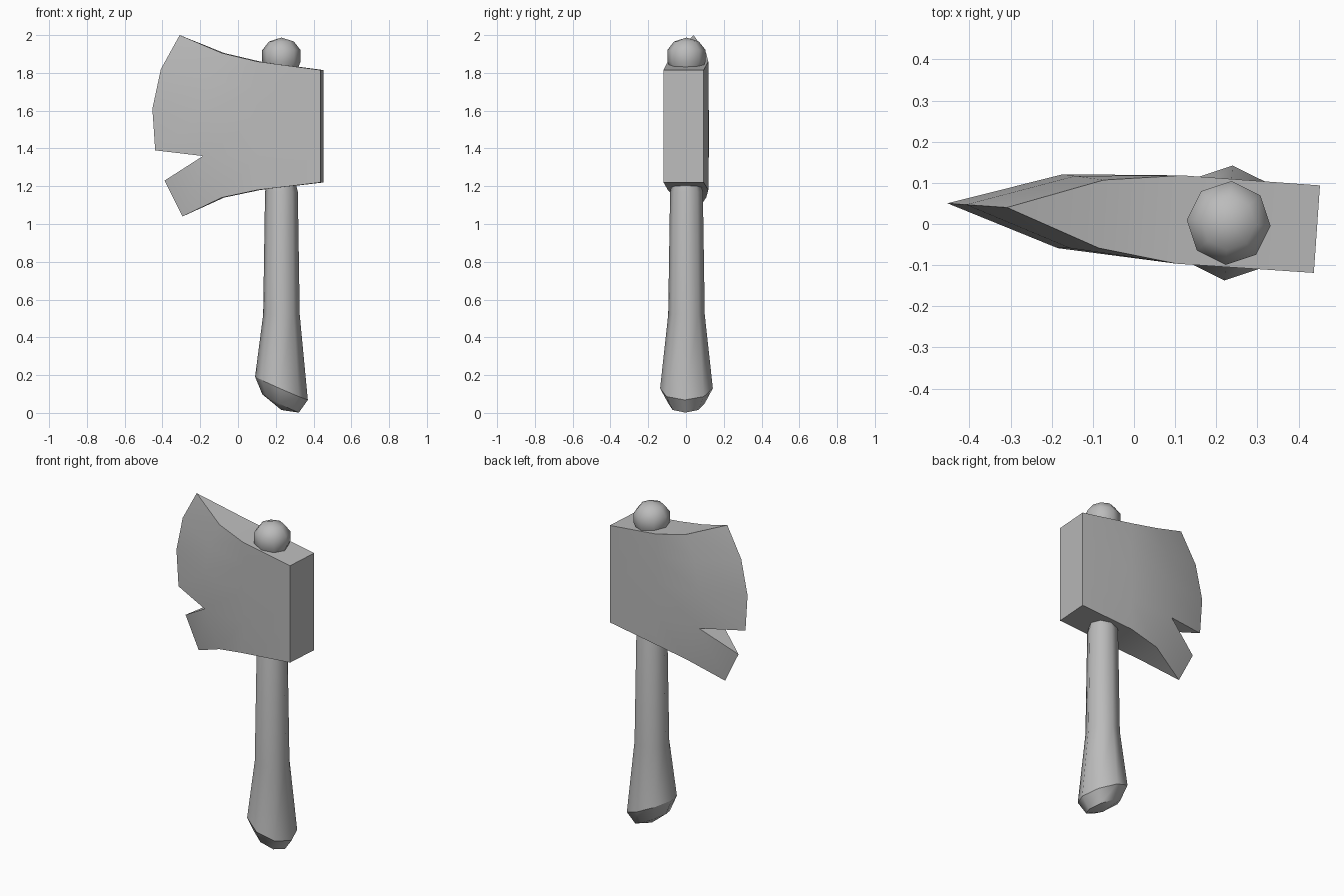
import bpy, bmesh, math
from mathutils import Matrix, Vector

if "Cube" in bpy.data.objects:
    bpy.data.objects.remove(bpy.data.objects["Cube"], do_unlink=True)

grey = bpy.data.materials.new("plain grey")
grey.use_nodes = True
grey.diffuse_color = (0.5, 0.5, 0.5, 1)
grey.node_tree.nodes["Principled BSDF"].inputs["Base Color"].default_value = (0.5, 0.5, 0.5, 1)

SIDES = 8
AXIS = Vector((0.23, 0.0025, 0))      # handle axis, about which the axe is turned
TURN = Matrix.Translation(AXIS) @ Matrix.Rotation(math.radians(-4), 4, 'Z')


def finish(bm, name, angle):
    bmesh.ops.recalc_face_normals(bm, faces=bm.faces)
    bm.transform(TURN)
    mesh = bpy.data.meshes.new(name)
    bm.to_mesh(mesh)
    bm.free()
    mesh.materials.append(grey)
    ob = bpy.data.objects.new(name, mesh)
    bpy.context.collection.objects.link(ob)
    bpy.ops.object.select_all(action='DESELECT')
    ob.select_set(True)
    bpy.context.view_layer.objects.active = ob
    bpy.ops.object.shade_smooth_by_angle(angle=math.radians(angle))


def turned(name, rings, start=None, end=None):
    """Eight-sided lathe; each ring is (radius, z, slope, x offset)."""
    bm = bmesh.new()
    loops = []
    for r, z, slope, dx in rings:
        loop = []
        for i in range(SIDES):
            a = math.tau * i / SIDES
            x = r * math.cos(a)
            loop.append(bm.verts.new((x + dx, r * math.sin(a), z + slope * x)))
        loops.append(loop)
    for low, high in zip(loops, loops[1:]):
        for i in range(SIDES):
            j = (i + 1) % SIDES
            bm.faces.new((low[i], low[j], high[j], high[i]))
    # close the ends with a fan to a point
    for loop, tip in ((loops[0], start), (loops[-1], end)):
        if tip is not None:
            v = bm.verts.new((0, 0, tip))
            for i in range(SIDES):
                bm.faces.new((loop[i], loop[(i + 1) % SIDES], v))
    finish(bm, name, 50)


# Handle, slanted pommel and rounded top knob
grip = (0.14, 0.13, -0.44, 0)
turned("handle", [grip, (0.097, 0.52, 0, 0), (0.087, 1.17, 0, 0), (0.075, 1.22, 0, 0)], end=1.24)
turned("pommel", [(0.097, 0.05, -0.5, -0.005), grip], start=0.015)
turned("top_knob", [(0.085, 1.82, 0, 0), (0.102, 1.86, 0, 0), (0.102, 1.92, 0, 0),
                    (0.066, 1.966, 0, 0)], start=1.8, end=1.987)

# Axe head: rows run top to bottom, each from the poll to the cutting edge
# (poll z, middle z, shoulder x, shoulder z, shoulder half thickness, edge x, edge z)
ROWS = [
    (1.815, 1.86, -0.08, 1.905, 0.083, -0.31, 2.0),
    (1.69, 1.72, -0.15, 1.76, 0.088, -0.41, 1.82),
    (1.55, 1.56, -0.18, 1.58, 0.09, -0.455, 1.61),
    (1.38, 1.37, -0.18, 1.36, 0.09, -0.44, 1.39),
    (1.22, 1.18, -0.08, 1.14, 0.083, -0.295, 1.04),
]
NOTCH_ROW = 3
bm = bmesh.new()


def vert(x, y, z):
    return bm.verts.new((x - AXIS.x, y, z))


edge = [vert(row[5], 0, row[6]) for row in ROWS]
lower_barb = vert(-0.39, 0, 1.23)
cheeks = []
for s in (-1, 1):
    grid = []
    for pz, mz, sx, sz, half, ex, ez in ROWS:
        grid.append([vert(0.445, s * 0.1065, pz), vert(0.11, s * 0.1075, mz), vert(sx, s * half, sz)])
    cheeks.append(grid)
    for k in range(len(ROWS) - 1):
        up, down = grid[k], grid[k + 1]
        for c in range(2):
            bm.faces.new((up[c], up[c + 1], down[c + 1], down[c]))
        start = lower_barb if k == NOTCH_ROW else edge[k]
        bm.faces.new((up[2], start, edge[k + 1], down[2]))

front, back = cheeks
# top and bottom of the head
for k in (0, -1):
    for c in range(2):
        bm.faces.new((front[k][c], front[k][c + 1], back[k][c + 1], back[k][c]))
    bm.faces.new((front[k][2], edge[k], back[k][2]))
# flat poll
for k in range(len(ROWS) - 1):
    bm.faces.new((front[k][0], front[k + 1][0], back[k + 1][0], back[k][0]))
# walls of the notch
for tip in (edge[NOTCH_ROW], lower_barb):
    bm.faces.new((front[NOTCH_ROW][2], tip, back[NOTCH_ROW][2]))
finish(bm, "axe_head", 30)
